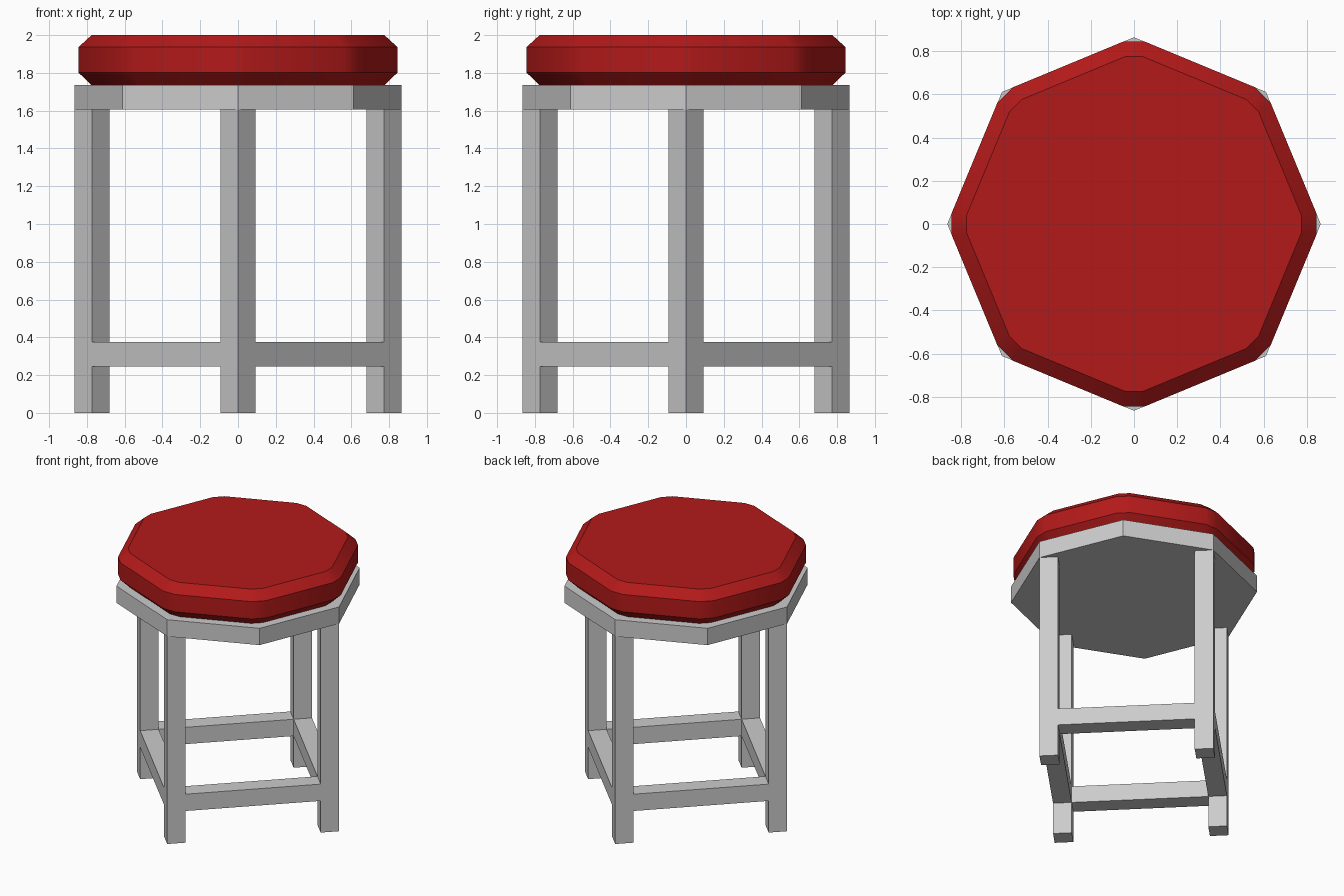
import bpy, bmesh
from math import pi, cos, sin, sqrt, radians
from mathutils import Matrix

if "Cube" in bpy.data.objects:
    bpy.data.objects.remove(bpy.data.objects["Cube"])

SIDE = 0.131              # leg and rail thickness
R = 0.865                 # seat board corner radius
LEG_R = R - SIDE / sqrt(2)  # leg centre distance from the axis


def loft(name, rings):
    """Closed solid through a stack of equal-length point rings."""
    bm = bmesh.new()
    rows = [[bm.verts.new(p) for p in ring] for ring in rings]
    n = len(rows[0])
    for a, b in zip(rows, rows[1:]):
        for i in range(n):
            j = (i + 1) % n
            bm.faces.new((a[i], a[j], b[j], b[i]))
    bm.faces.new(rows[0][::-1])
    bm.faces.new(rows[-1])
    me = bpy.data.meshes.new(name)
    bm.to_mesh(me)
    bm.free()
    ob = bpy.data.objects.new(name, me)
    bpy.context.collection.objects.link(ob)
    return ob


def box(name, size, loc, angle):
    bm = bmesh.new()
    bmesh.ops.create_cube(bm, size=1, matrix=Matrix.Diagonal((*size, 1)))
    me = bpy.data.meshes.new(name)
    bm.to_mesh(me)
    bm.free()
    ob = bpy.data.objects.new(name, me)
    ob.location = loc
    ob.rotation_euler.z = angle
    bpy.context.collection.objects.link(ob)
    return ob


def octagon(r, z):
    return [(r * cos(i * pi / 4), r * sin(i * pi / 4), z) for i in range(8)]


def clipped_octagon(r, half, z):
    """Octagon whose corners are cut to short flats of half-width 'half'."""
    pts = []
    for i in range(8):
        c, s = cos(i * pi / 4), sin(i * pi / 4)
        for t in (-half, half):
            pts.append((r * c - t * s, r * s + t * c, z))
    return pts


# Octagonal seat board
loft("seat_board", [octagon(R, 1.605), octagon(R, 1.735)])

# Red cushion with chamfered rims and softened corners
cushion = loft("cushion", [
    clipped_octagon(0.775, 0.042, 1.735),
    clipped_octagon(0.845, 0.05, 1.802),
    clipped_octagon(0.845, 0.05, 1.936),
    clipped_octagon(0.775, 0.042, 2.0),
])
red = bpy.data.materials.new("red_fabric")
red.diffuse_color = (0.45, 0.01, 0.01, 1)
red.use_nodes = True
red.node_tree.nodes["Principled BSDF"].inputs["Base Color"].default_value = red.diffuse_color
cushion.data.materials.append(red)
bpy.context.view_layer.objects.active = cushion
cushion.select_set(True)
bpy.ops.object.shade_smooth_by_angle(angle=radians(30))

# Four square legs, turned 45 degrees under the board corners, and low rails
sides = ("right", "back", "left", "front")
rail_names = ("back_right", "back_left", "front_left", "front_right")
rail_r = LEG_R / sqrt(2)
for i in range(4):
    a = i * pi / 2
    box(sides[i] + "_leg", (SIDE, SIDE, 1.605),
        (LEG_R * cos(a), LEG_R * sin(a), 0.8025), pi / 4)
    b = a + pi / 4
    box(rail_names[i] + "_rail", (SIDE, LEG_R * sqrt(2) - SIDE, 0.13),
        (rail_r * cos(b), rail_r * sin(b), 0.31), b)
